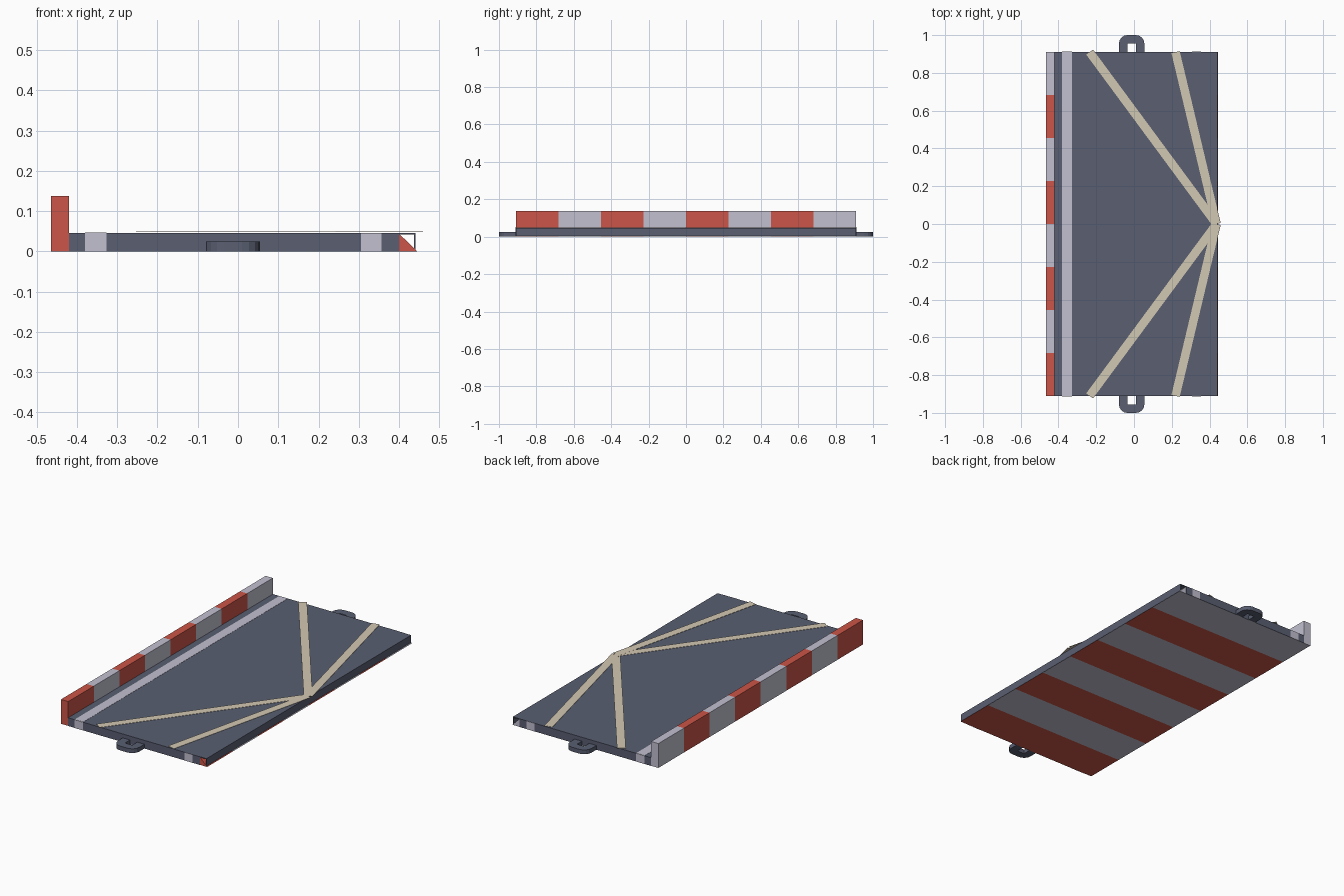
import bpy, bmesh, math
from mathutils import Vector

if "Cube" in bpy.data.objects:
    bpy.data.objects.remove(bpy.data.objects["Cube"])


def material(name, rgb):
    m = bpy.data.materials.new(name)
    m.use_nodes = True
    m.diffuse_color = (*rgb, 1)
    m.node_tree.nodes["Principled BSDF"].inputs["Base Color"].default_value = (*rgb, 1)
    return m


SLATE = material("slate", (0.10, 0.113, 0.165))
RED = material("red", (0.60, 0.09, 0.065))
PALE = material("pale_grey", (0.54, 0.53, 0.63))
TAN = material("tan", (0.65, 0.58, 0.45))


def prism(name, outline, low, high, axis, mat):
    """Extrude a 2D outline: axis 'y' takes (x, z) points, axis 'z' takes (x, y)."""
    def place(p, d):
        return (p[0], d, p[1]) if axis == "y" else (p[0], p[1], d)
    bm = bmesh.new()
    a = [bm.verts.new(place(p, low)) for p in outline]
    b = [bm.verts.new(place(p, high)) for p in outline]
    n = len(outline)
    bm.faces.new(a)
    bm.faces.new(b)
    for i in range(n):
        j = (i + 1) % n
        bm.faces.new((a[i], a[j], b[j], b[i]))
    bmesh.ops.recalc_face_normals(bm, faces=bm.faces)
    mesh = bpy.data.meshes.new(name)
    bm.to_mesh(mesh)
    bm.free()
    mesh.materials.append(mat)
    ob = bpy.data.objects.new(name, mesh)
    bpy.context.collection.objects.link(ob)
    return ob


def box(name, x, y, z, mat):
    return prism(name, [(x[0], z[0]), (x[1], z[0]), (x[1], z[1]), (x[0], z[1])],
                 y[0], y[1], "y", mat)


HALF = 0.91          # half length of the deck
TOP = 0.046          # deck height
SKIN = 0.004         # thickness of the deck sheets

# Striped body: curb, base and bevelled edge in alternating colours
profile = [(-0.465, 0), (0.445, 0), (0.402, TOP - SKIN), (-0.42, TOP - SKIN),
           (-0.42, 0.137), (-0.465, 0.137)]
count = 8
step = 2 * HALF / count
for i in range(count):
    y = -HALF + i * step
    prism(f"striped_segment_{i + 1}", profile, y, y + step, "y", PALE if i % 2 else RED)

# Deck sheet, side skirt and painted line along the curb
box("deck_sheet", (-0.42, 0.44), (-HALF, HALF), (TOP - SKIN, TOP), SLATE)
box("side_skirt", (0.437, 0.441), (-HALF, HALF), (0.001, TOP), SLATE)
box("curb_line", (-0.38, -0.327), (-HALF, HALF), (TOP, TOP + 0.001), PALE)

for side, label in ((-1, "front"), (1, "back")):
    # End plates with pale patches
    def end_range(near, far):
        return sorted((side * near, side * far))
    box(f"{label}_end_plate", (-0.42, 0.40), end_range(HALF, HALF + 0.001), (0, TOP), SLATE)
    for n, x in enumerate(((-0.38, -0.327), (0.306, 0.356))):
        box(f"{label}_end_patch_{n + 1}", x, end_range(HALF, HALF + 0.002), (0, TOP), PALE)

    # Towing loop: a U-shaped bar with rounded outer corners
    cx, outer, inner, tip, r = -0.0125, 0.0675, 0.0225, 1.0, 0.045
    arc = [(outer - r + r * math.cos(t), tip - r + r * math.sin(t))
           for t in (math.radians(22.5 * k) for k in range(5))]
    right = [(outer, HALF)] + arc
    loop = right + [(-x, y) for x, y in reversed(right)]
    loop += [(-inner, HALF), (-inner, 0.955), (inner, 0.955), (inner, HALF)]
    prism(f"{label}_towing_loop", [(cx + x, side * y) for x, y in loop],
          0, 0.024, "z", SLATE)

    # Thin straps fanning out from the middle of the skirt edge
    hub = Vector((0.437, 0))
    for n, x in enumerate((-0.235, 0.22)):
        end = Vector((x, side * HALF))
        d = (end - hub).normalized()
        w = Vector((-d.y, d.x)) * 0.0225
        z = 0.049 + n * 0.0005
        prism(f"{label}_strap_{n + 1}", [hub + w, hub - w, end - w, end + w],
              z, z + 0.0015, "z", TAN)
